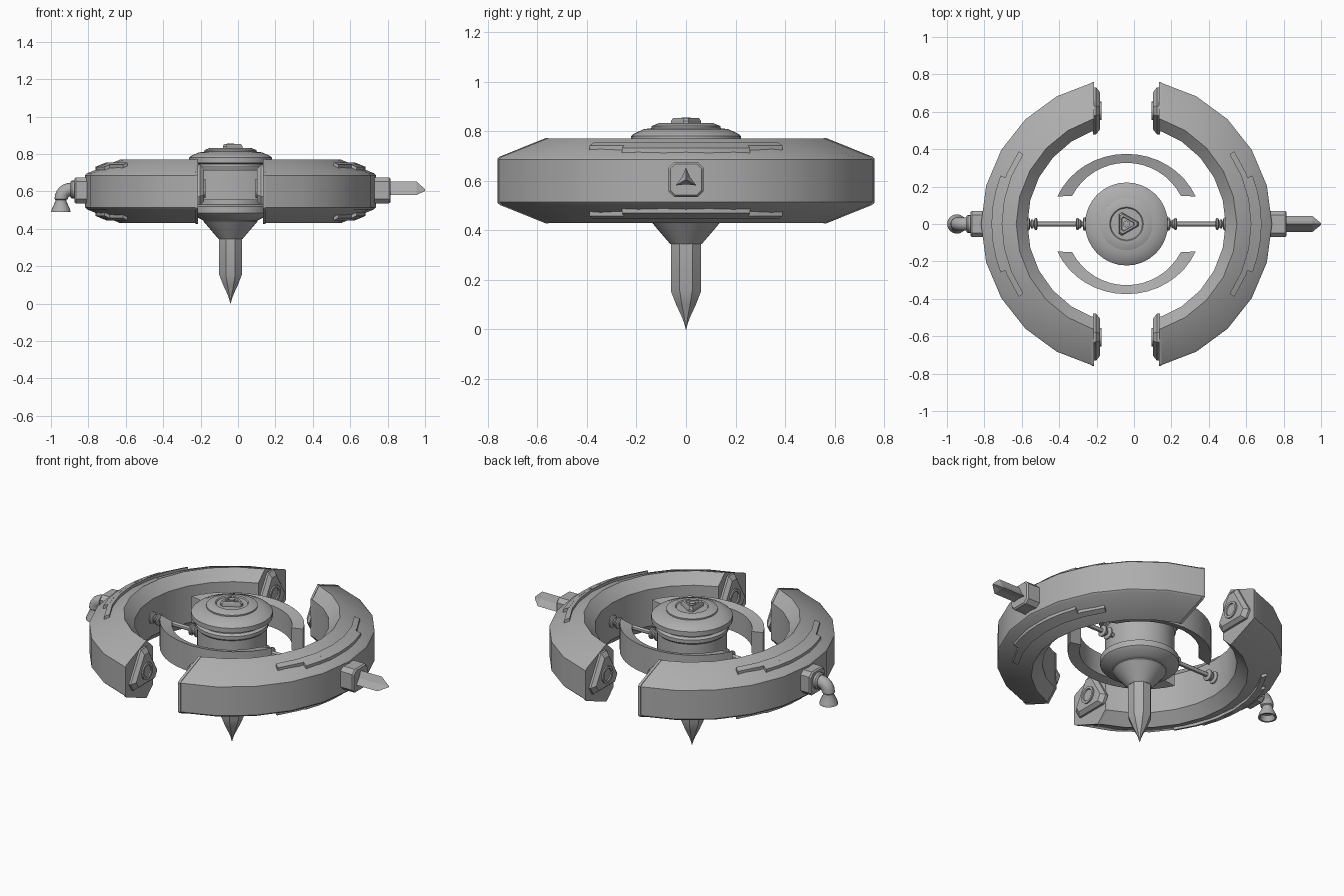
import bpy, bmesh
from math import sin, cos, pi, acos, sqrt, radians
from mathutils import Vector

cube = bpy.data.objects.get("Cube")
if cube:
    bpy.data.objects.remove(cube, do_unlink=True)

grey = bpy.data.materials.new("metal_grey")
grey.use_nodes = True
grey.diffuse_color = (0.42, 0.42, 0.42, 1)
grey.node_tree.nodes["Principled BSDF"].inputs["Base Color"].default_value = (0.42, 0.42, 0.42, 1)

CX = -0.04   # x of the main axis
MZ = 0.60    # middle height of the ring
GAP = 0.18   # half width of the gap between ring halves


def loft(name, rings, smooth=True):
    """Skin a list of equal-length point rings and cap both ends."""
    bm = bmesh.new()
    vs = [[bm.verts.new(p) for p in ring] for ring in rings]
    n = len(vs[0])
    for a, b in zip(vs, vs[1:]):
        for i in range(n):
            bm.faces.new((a[i], a[(i + 1) % n], b[(i + 1) % n], b[i]))
    bm.faces.new(vs[0])
    bm.faces.new(vs[-1])
    bmesh.ops.recalc_face_normals(bm, faces=bm.faces)
    mesh = bpy.data.meshes.new(name)
    bm.to_mesh(mesh)
    bm.free()
    mesh.materials.append(grey)
    ob = bpy.data.objects.new(name, mesh)
    bpy.context.collection.objects.link(ob)
    if smooth:
        bpy.ops.object.select_all(action='DESELECT')
        ob.select_set(True)
        bpy.context.view_layer.objects.active = ob
        bpy.ops.object.shade_smooth_by_angle(angle=radians(30))
    return ob


def circle(n, r, turn=0.0):
    return [(r * cos(2 * pi * i / n + turn), r * sin(2 * pi * i / n + turn)) for i in range(n)]


def blunt_triangle(r, turn, cut=0.2):
    return [(r * cos(turn + k * 2 * pi / 3 + d), r * sin(turn + k * 2 * pi / 3 + d))
            for k in range(3) for d in (-cut, cut)]


def lathe(name, profile, n, turn=0.0):
    """Upright turned part from (radius, height) pairs."""
    return loft(name, [[(CX + x, y, z) for x, y in circle(n, r, turn)] for r, z in profile])


def along_x(name, shapes, y=0.0, z=MZ, smooth=True):
    """Part along x from (x, 2D outline) pairs."""
    return loft(name, [[(x, y + a, z + b) for a, b in shape] for x, shape in shapes], smooth)


def arc(name, side, section, limit, steps):
    """Sweep an (r, z) section round the axis; limit(r) is the half angle."""
    rings = []
    for i in range(steps + 1):
        t = 2 * i / steps - 1
        rings.append([(CX + side * r * cos(t * limit(r)), r * sin(t * limit(r)), z) for r, z in section])
    return loft(name, rings)


# Central hub, cone and spike
lathe("hub", [(0.145, 0.445), (0.165, 0.455), (0.205, 0.475), (0.215, 0.485), (0.215, 0.52),
              (0.19, 0.53), (0.19, 0.69), (0.2, 0.70), (0.2, 0.72), (0.185, 0.73), (0.185, 0.745),
              (0.222, 0.752), (0.222, 0.78), (0.21, 0.79), (0.17, 0.808), (0.14, 0.812),
              (0.14, 0.82), (0.11, 0.832), (0.09, 0.832), (0.085, 0.826)], 32)
lathe("hub_cone", [(0.064, 0.345), (0.145, 0.44), (0.145, 0.46)], 32)
lathe("spike", [(0.066, 0.37), (0.066, 0.155), (0.043, 0.10), (0.018, 0.05), (0.008, 0.025), (0.001, 0.0)], 8, pi / 8)

# Triangular cap with a round stud
loft("cap_triangle", [[(CX + x, y, z) for x, y in blunt_triangle(r, 0, 0.15)]
                      for r, z in ((0.066, 0.82), (0.066, 0.84), (0.056, 0.853), (0.042, 0.853), (0.038, 0.842))])
lathe("cap_stud", [(0.018, 0.835), (0.018, 0.855)], 16)

# Ring cross-section, symmetric about the middle height
upper = [(0.53, 0.11), (0.59, 0.17), (0.768, 0.096), (0.778, 0.086)]
section = [(r, MZ + h) for r, h in upper] + [(r, MZ - h) for r, h in reversed(upper)]


def slope(r):
    return 0.17 - (r - 0.59) * 0.416


for side, word in ((1, "left"), (-1, "right")):
    arc(word + "_ring_half", side, section, lambda r: acos(GAP / r), 10)

    # Stepped trim strips above and below
    for up, level in ((1, "upper"), (-1, "lower")):
        for r0, r1, half, part in ((0.665, 0.695, 34, "long"), (0.69, 0.722, 21, "short")):
            strip = [(r, MZ + up * (slope(r) + d)) for r, d in
                     ((r0, -0.01), (r0, 0.016), (r1, 0.016), (r1, -0.01))]
            arc(f"{word}_{level}_{part}_trim", side, strip, lambda r: radians(half), 6)

    # End flanges and triangular sockets
    for ys, place in ((-1, "front"), (1, "back")):
        tag = f"{word}_{place}_"
        plate = []
        for off in (GAP + 0.008, GAP - 0.006):
            plate.append([(CX + side * off, ys * (0.64 + 1.02 * (sqrt(r * r - off * off) - 0.64)),
                           MZ + 1.02 * (z - MZ)) for r, z in section])
        loft(tag + "end_flange", plate, False)
        shapes = [(CX + side * off, blunt_triangle(r, pi / 2))
                  for off, r in ((0.178, 0.132), (0.162, 0.132), (0.142, 0.105))]
        along_x(tag + "socket", shapes, ys * 0.605, 0.615)
        shapes = [(CX + side * off, circle(16, r))
                  for off, r in ((0.15, 0.05), (0.134, 0.05), (0.134, 0.036), (0.141, 0.034))]
        along_x(tag + "socket_rim", shapes, ys * 0.605, 0.615)

    # Spokes with collars
    along_x(word + "_spoke", [(CX + side * o, circle(12, 0.013)) for o in (0.17, 0.55)])
    for k, (o, r) in enumerate(((0.225, 0.035), (0.25, 0.024), (0.262, 0.033),
                                (0.485, 0.033), (0.505, 0.024), (0.525, 0.035))):
        shapes = [(CX + side * (o + d), circle(16, r * f))
                  for d, f in ((-0.009, 0.7), (-0.004, 1), (0.004, 1), (0.009, 0.7))]
        along_x(f"{word}_collar_{k}", shapes)

    # Side housings with chamfered corners
    block = [(a * s, b * t) for s, t in ((1, 1), (-1, 1), (-1, -1), (1, -1))
             for a, b in (((0.07, 0.047), (0.047, 0.07)) if s * t > 0 else ((0.047, 0.07), (0.07, 0.047)))]
    small = [(a * 0.9, b * 0.9) for a, b in block]
    reach = 0.855 if side > 0 else 0.835
    along_x(word + "_housing", [(CX + side * 0.74, block), (CX + side * (reach - 0.008), block),
                                (CX + side * reach, small)], 0, 0.605, False)

# Crescent shields around the hub
for ys, place in ((-1, "front"), (1, "back")):
    rings = []
    start = acos(0.29 / 0.327)
    start_out = acos(0.37 / 0.402)
    for i in range(17):
        t = i / 16
        a = start + t * (pi - 2 * start)
        b = start_out + t * (pi - 2 * start_out)
        inner = (CX + 0.327 * cos(a), ys * 0.327 * sin(a))
        outer = (CX + 0.402 * cos(b), ys * 0.375 * sin(b))
        rings.append([(*inner, 0.57), (*outer, 0.555), (*outer, 0.715), (*inner, 0.70)])
    loft(place + "_shield", rings)

# Three-bladed pointed rod on the left
def blades(r):
    return [(q * cos(k * pi / 3 + pi / 2), q * sin(k * pi / 3 + pi / 2))
            for k, q in enumerate((r, r * 0.4) * 3)]


along_x("bladed_rod", [(0.79, blades(0.048)), (0.955, blades(0.048)), (1.0, blades(0.006))], 0, 0.605, False)

# Elbow pipe with a flared outlet on the right
bend = Vector((-0.895, 0, 0.56))
pipe = [(Vector((-0.85, 0, 0.61)), 0.0, 0.036)]
for i in range(7):
    a = i / 6 * pi / 2
    pipe.append((bend + Vector((-sin(a), 0, cos(a))) * 0.05, a, 0.036))
for z, r in ((0.555, 0.03), (0.545, 0.03), (0.51, 0.047), (0.49, 0.052), (0.49, 0.042), (0.52, 0.03)):
    pipe.append((Vector((-0.947, 0, z)), pi / 2, r))
loft("elbow_pipe", [[c + Vector((v * cos(pi / 2 - a) * -1, u, v * cos(a))) for u, v in circle(16, r)]
                    for c, a, r in pipe])
along_x("pipe_collar", [(-0.868, circle(16, 0.048)), (-0.888, circle(16, 0.048)), (-0.896, circle(16, 0.04))], 0, 0.61)
